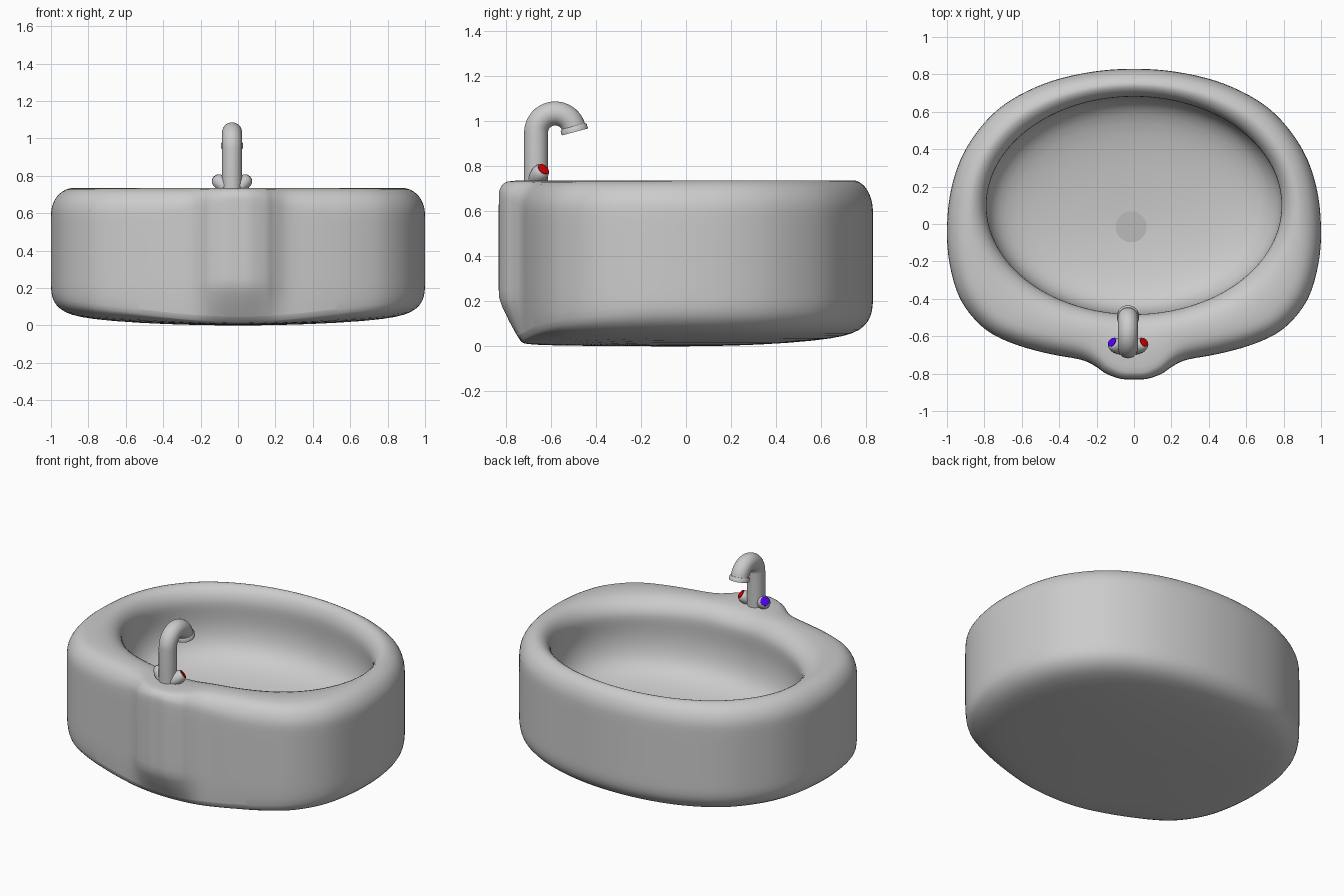
import bpy, bmesh, math
from mathutils import Vector

if "Cube" in bpy.data.objects:
    bpy.data.objects.remove(bpy.data.objects["Cube"])

def new_object(name, bm, color=None):
    bmesh.ops.recalc_face_normals(bm, faces=bm.faces)
    me = bpy.data.meshes.new(name)
    bm.to_mesh(me)
    bm.free()
    ob = bpy.data.objects.new(name, me)
    bpy.context.collection.objects.link(ob)
    if color:
        mat = bpy.data.materials.new(name + "_colour")
        mat.diffuse_color = (*color, 1)
        mat.use_nodes = True
        mat.node_tree.nodes["Principled BSDF"].inputs["Base Color"].default_value = mat.diffuse_color
        me.materials.append(mat)
    bpy.ops.object.select_all(action='DESELECT')
    ob.select_set(True)
    bpy.context.view_layer.objects.active = ob
    bpy.ops.object.shade_smooth_by_angle(angle=math.radians(40))
    return ob

def loft(name, rings, color=None):
    bm = bmesh.new()
    loops = [[bm.verts.new(p) for p in r] for r in rings]
    n = len(loops[0])
    for a, b in zip(loops, loops[1:]):
        for i in range(n):
            bm.faces.new((a[i], a[(i + 1) % n], b[(i + 1) % n], b[i]))
    for end in (loops[0], loops[-1]):
        bm.faces.new(end)
    return new_object(name, bm, color)

def smooth_loop(pts, steps=4):
    out, n = [], len(pts)
    for i in range(n):
        p0, p1, p2, p3 = (Vector(pts[(i + k) % n]) for k in (-1, 0, 1, 2))
        for s in range(steps):
            t = s / steps
            out.append(0.5 * (2 * p1 + (p2 - p0) * t + (2 * p0 - 5 * p1 + 4 * p2 - p3) * t * t
                              + (3 * p1 - p0 - 3 * p2 + p3) * t ** 3))
    return out

# Half outline of the basin from back centre to front centre, then mirrored
side = [(.25, .81), (.5, .743), (.73, .612), (.895, .41), (.975, .2), (1, -.02),
        (.985, -.22), (.925, -.41), (.8, -.56), (.64, -.642), (.45, -.695), (.28, -.726)]
bump = [(.2, -.765), (.15, -.80), (.07, -.828)]
plain = [(.2, -.735), (.15, -.738), (.07, -.74)]

def outline(tail, front_y):
    half = side + tail
    return smooth_loop([(0, .83)] + half + [(0, front_y)] + [(-x, y) for x, y in reversed(half)])

outer = outline(bump, -.83)
base = outline(plain, -.74)
C = Vector((0, .1))

def bowl_point(p):
    d = p - C
    return C + d / math.hypot(d.x / .785, d.y / .578)

rings = []
# Underside, flatter toward the front centre
for s, z in [(.08, 0), (.4, .006), (.7, .025), (.85, .045), (.93, .07), (.975, .11), (.995, .15)]:
    ring = []
    for p in base:
        front = max(0, -p.normalized().y)
        ring.append((p.x * s, p.y * s, z * (1 - .88 * front ** 2)))
    rings.append(ring)
# Outer wall
rings += [[(p.x, p.y, z) for p in outer] for z in (.2, .23, .4, .55)]
# Rounded shoulder, tighter over the front bump
for d, z in [(0, .61), (.008, .65), (.03, .69), (.06, .718), (.1, .735)]:
    ring = []
    for p in outer:
        e = bowl_point(p)
        gap = (e - p).length
        k = 1 - .55 * math.exp(-(p.x / .25) ** 2) if p.y < 0 else 1
        q = p.lerp(e, k * d * min(1, gap / .21) / gap)
        ring.append((q.x, q.y, .735 - (.735 - z) * k))
    rings.append(ring)
# Rim rolling over into the bowl
for t, z in [(.6, .738), (.78, .722), (.91, .69), (.98, .65)]:
    rings.append([(*p.lerp(bowl_point(p), t), z) for p in outer])
# Bowl interior with steep walls and a shallow dished floor
for s, z in [(1.005, .61), (1.015, .54), (1.012, .47), (.985, .395), (.925, .335), (.81, .29),
             (.6, .255), (.3, .233), (.08, .225)]:
    ring = []
    for p in outer:
        q = (bowl_point(p) - C) * s
        ring.append((q.x, q.y + .1 * min(1, s), z))
    rings.append(ring)
basin = loft("basin", rings)
sub = basin.modifiers.new("smooth", 'SUBSURF')
sub.levels = sub.render_levels = 1
for f in basin.data.polygons:
    f.use_smooth = True

def turned(name, origin, axis, profile, color=None, n=32):
    """Round part: profile of (radius, distance) along an axis."""
    rot = Vector(axis).to_track_quat('Z', 'Y')
    return loft(name, [[Vector(origin) + rot @ Vector((r * math.cos(2 * math.pi * i / n),
                r * math.sin(2 * math.pi * i / n), h)) for i in range(n)] for r, h in profile], color)

# Drain disc
turned("drain", (-.015, -.015, .222), (0, 0, 1), [(.083, 0), (.083, .008)], (.5, .5, .5))

# Spout: vertical pipe swept over an arc
FX, R, ARC = -.032, .053, .085
path = [(-.665, .70, math.pi), (-.665, .80, math.pi)]
for i in range(21):
    a = math.pi - i / 20 * math.radians(165)
    path.append((-.58 + ARC * math.cos(a), .948 + ARC * math.sin(a), a))
pipe = []
for y, z, a in path:
    pipe.append([(FX + R * math.cos(u), y + R * math.sin(u) * math.cos(a), z + R * math.sin(u) * math.sin(a))
                 for u in (2 * math.pi * i / 32 for i in range(32))])
loft("spout", pipe)
ye, ze, ae = path[-1]
turned("spout_collar", (FX, ye, ze), (0, math.sin(ae), -math.cos(ae)),
       [(.055, -.006), (.06, 0), (.06, .02), (.05, .02), (.045, .008)])

# Hot and cold taps with coloured caps
for sgn, label, col in ((1, "hot", (.7, 0, 0)), (-1, "cold", (.08, 0, .85))):
    axis = Vector((sgn * .6, .5, .6)).normalized()
    cap = Vector((FX + sgn * .085, -.633, .785))
    turned(label + "_tap", cap, axis, [(.025, -.085), (.033, -.065), (.038, -.04), (.037, -.02), (.033, -.006), (.027, 0)])
    turned(label + "_cap", cap, axis, [(.027, -.004), (.027, .003), (.02, .005)], col)
